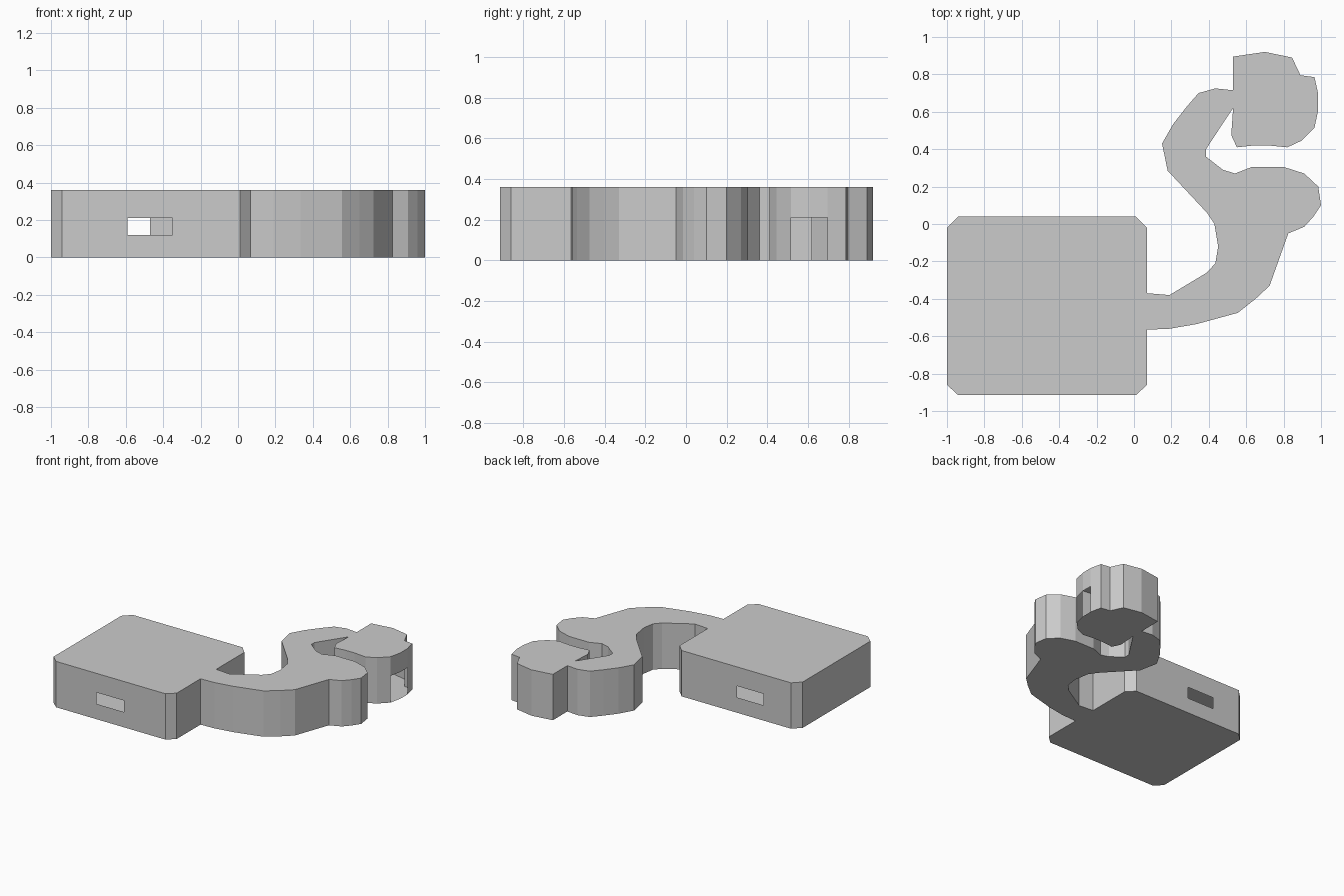
import bpy, bmesh

HEIGHT = 0.36

# Plan outline, listed clockwise part by part
box_sides = [(0.07, -0.86), (0.01, -0.915), (-0.94, -0.915), (-1, -0.86),
             (-1, -0.02), (-0.94, 0.04), (0.01, 0.04), (0.07, -0.02)]
neck_inner = [(0.07, -0.37), (0.19, -0.38), (0.39, -0.26), (0.435, -0.21),
              (0.45, -0.12), (0.43, 0), (0.39, 0.06), (0.18, 0.285),
              (0.15, 0.43), (0.21, 0.535), (0.28, 0.625), (0.345, 0.70),
              (0.435, 0.725), (0.53, 0.715)]
head = [(0.53, 0.895), (0.70, 0.92), (0.845, 0.89), (0.89, 0.795), (0.965, 0.785),
        (0.985, 0.695), (0.985, 0.61), (0.965, 0.515), (0.895, 0.445),
        (0.82, 0.41), (0.72, 0.42), (0.64, 0.42), (0.55, 0.41), (0.52, 0.475),
        (0.53, 0.62)]
neck_outer = [(0.48, 0.545), (0.385, 0.40), (0.385, 0.36), (0.475, 0.29),
              (0.54, 0.27), (0.63, 0.305), (0.80, 0.305), (0.91, 0.27),
              (0.985, 0.20), (1, 0.10), (0.96, 0.04), (0.91, -0.015),
              (0.825, -0.05), (0.725, -0.33), (0.65, -0.40), (0.555, -0.475),
              (0.335, -0.535), (0.19, -0.56), (0.07, -0.565)]
outline = (box_sides + neck_inner + head + neck_outer)[::-1]

# Wall openings keyed by wall start: fraction along the wall, then height range
openings = {
    (-0.94, -0.915): (0.368, 0.621, 0.12, 0.21),   # front slot
    (0.01, 0.04): (0.505, 0.75, 0.12, 0.21),       # back slot
    (0.965, 0.515): (0, 1, 0, 0.21),               # mouth in the head
    (0.985, 0.61): (0, 1, 0, 0.21),
}

bm = bmesh.new()


def face(points):
    bm.faces.new([bm.verts.new(p) for p in points])


def panel(p, q, t0, t1, z0, z1):
    """Upright rectangle on part of the wall p-q."""
    if t1 <= t0 or z1 <= z0:
        return
    a, b = [(p[0] + (q[0] - p[0]) * t, p[1] + (q[1] - p[1]) * t) for t in (t0, t1)]
    face([(*a, z0), (*b, z0), (*b, z1), (*a, z1)])


# Hollow shell: caps
face([(x, y, HEIGHT) for x, y in outline])
face([(x, y, 0) for x, y in outline[::-1]])

# Hollow shell: walls, framed around any opening
for p, q in zip(outline, outline[1:] + outline[:1]):
    if p in openings:
        t0, t1, z0, z1 = openings[p]
        panel(p, q, 0, t0, 0, HEIGHT)
        panel(p, q, t1, 1, 0, HEIGHT)
        panel(p, q, t0, t1, 0, z0)
        panel(p, q, t0, t1, z1, HEIGHT)
    else:
        panel(p, q, 0, 1, 0, HEIGHT)

bmesh.ops.remove_doubles(bm, verts=bm.verts, dist=0.0005)
mesh = bpy.data.meshes.new("box_with_curved_neck")
bm.to_mesh(mesh)
bm.free()
shell = bpy.data.objects.new("box_with_curved_neck", mesh)
bpy.context.collection.objects.link(shell)
